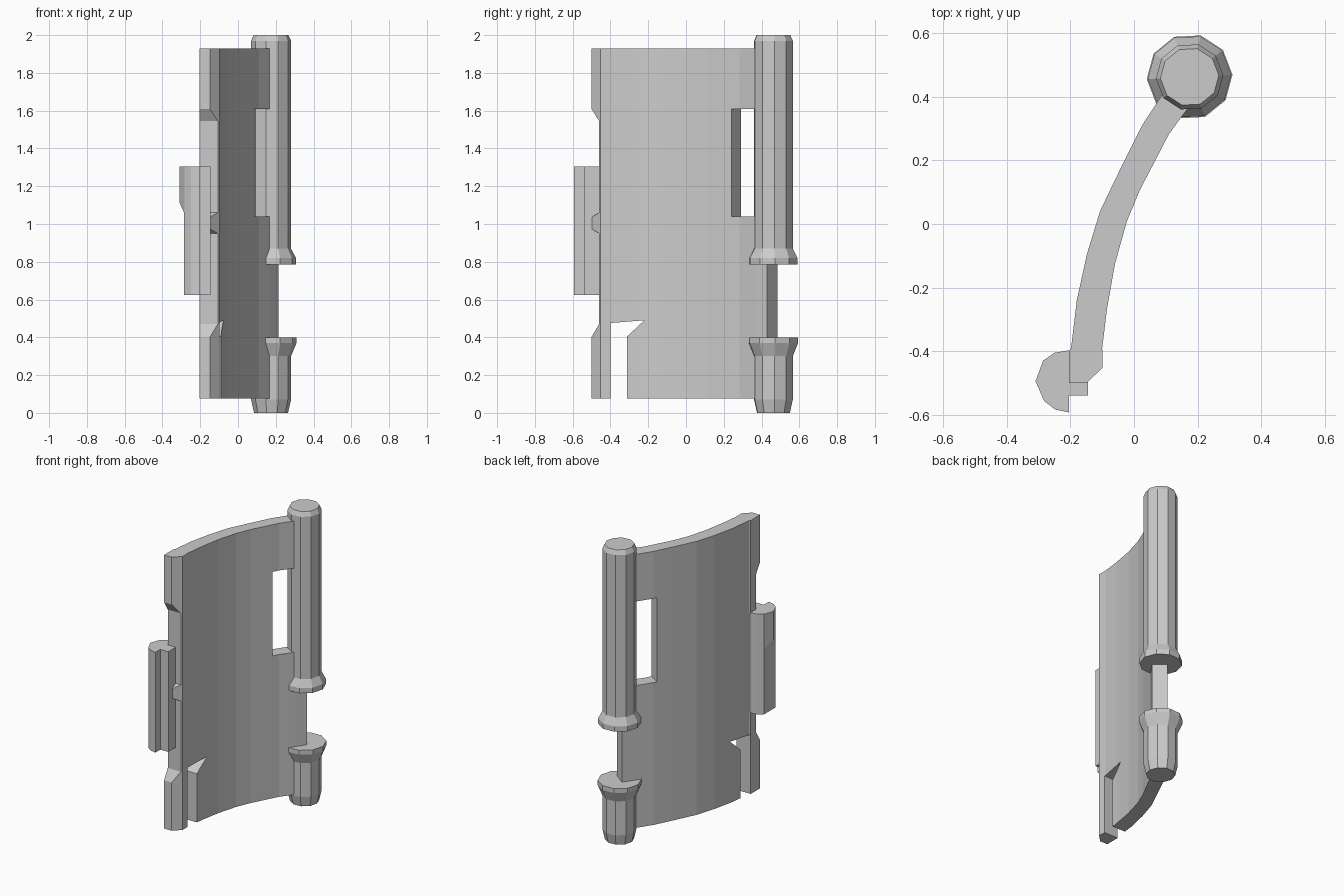
import bpy, bmesh, math

if "Cube" in bpy.data.objects:
    bpy.data.objects.remove(bpy.data.objects["Cube"])


def make_object(name, bm):
    bmesh.ops.recalc_face_normals(bm, faces=bm.faces)
    mesh = bpy.data.meshes.new(name)
    bm.to_mesh(mesh)
    bm.free()
    obj = bpy.data.objects.new(name, mesh)
    bpy.context.collection.objects.link(obj)
    return obj


def prism(name, profile, axis, lo, hi):
    """Extrude a 2D profile along an axis (x: yz points, y: xz, z: xy)."""
    place = {"x": lambda a, b, t: (t, a, b),
             "y": lambda a, b, t: (a, t, b),
             "z": lambda a, b, t: (a, b, t)}[axis]
    bm = bmesh.new()
    ends = [[bm.verts.new(place(a, b, t)) for a, b in profile] for t in (lo, hi)]
    n = len(profile)
    bm.faces.new(ends[0])
    bm.faces.new(ends[1])
    for i in range(n):
        j = (i + 1) % n
        bm.faces.new((ends[0][i], ends[0][j], ends[1][j], ends[1][i]))
    return make_object(name, bm)


def turned(name, centre, profile, sides=10, phase=3):
    """Stack of polygon rings (radius, z), capped at both ends."""
    bm = bmesh.new()
    rings = []
    for r, z in profile:
        angles = [math.radians(phase + 360 * i / sides) for i in range(sides)]
        rings.append([bm.verts.new((centre[0] + r * math.cos(a),
                                    centre[1] + r * math.sin(a), z)) for a in angles])
    for low, high in zip(rings, rings[1:]):
        for i in range(sides):
            j = (i + 1) % sides
            bm.faces.new((low[i], low[j], high[j], high[i]))
    bm.faces.new(rings[0])
    bm.faces.new(rings[-1])
    return make_object(name, bm)


def cut(obj, cutter):
    cutter.hide_render = True
    mod = obj.modifiers.new("cut", "BOOLEAN")
    mod.operation = "DIFFERENCE"
    mod.solver = "EXACT"
    mod.object = cutter
    bpy.context.view_layer.objects.active = obj
    bpy.ops.object.modifier_apply(modifier=mod.name)
    bpy.data.objects.remove(cutter)


# Curved panel, with a thickened chamfered free edge
outer = [(0.14, 0.485), (0.094, 0.415), (0.025, 0.31), (-0.03, 0.2), (-0.066, 0.126),
         (-0.107, 0.04), (-0.148, -0.094), (-0.18, -0.24), (-0.198, -0.39)]
free_edge = [(-0.205, -0.4), (-0.205, -0.5), (-0.148, -0.5), (-0.099, -0.452)]
inner = [(-0.1, -0.39), (-0.085, -0.267), (-0.06, -0.126), (-0.022, 0.01), (0.02, 0.11),
         (0.053, 0.173), (0.11, 0.283), (0.17, 0.365), (0.215, 0.43)]
panel = prism("curved_panel", outer + free_edge + inner, "z", 0.075, 1.93)

# Window beside the hinge
cut(panel, prism("window_cutter",
                 [(0.12, 0.22), (-0.015, 0.31), (0.065, 0.445), (0.20, 0.355)],
                 "z", 1.04, 1.61))
# Slot with a pointed top at the lower free edge
cut(panel, prism("slot_cutter",
                 [(-0.4, 0), (-0.4, 0.476), (-0.22, 0.49), (-0.312, 0.405), (-0.312, 0)],
                 "x", -0.5, 0.5))
# Edge recesses, leaving top tab, bottom tab and a small middle bump
for recess in ([(-0.51, 0.385), (-0.46, 0.47), (-0.46, 0.95), (-0.51, 0.98)],
               [(-0.51, 1.03), (-0.46, 1.06), (-0.46, 1.545), (-0.51, 1.625)]):
    cut(panel, prism("edge_cutter", recess, "x", -0.5, 0.5))

# Hinge barrels with flared facing ends
hinge = (0.175, 0.463)
turned("upper_hinge_barrel", hinge,
       [(0.132, 0.785), (0.132, 0.82), (0.106, 0.87), (0.106, 1.97), (0.092, 2.0)])
turned("lower_hinge_barrel", hinge,
       [(0.09, 0), (0.106, 0.07), (0.106, 0.3), (0.135, 0.37), (0.135, 0.4)])

# Half-round latch grip on the free edge
grip = prism("latch_grip",
             [(-0.2, -0.397), (-0.25, -0.405), (-0.286, -0.43), (-0.31, -0.495),
              (-0.283, -0.557), (-0.248, -0.584), (-0.205, -0.593), (-0.205, -0.54),
              (-0.145, -0.54), (-0.145, -0.45), (-0.2, -0.45)], "z", 0.625, 1.305)
cut(grip, prism("grip_cutter",
                [(-0.4, 0.5), (-0.285, 0.5), (-0.285, 1.06), (-0.315, 1.125), (-0.4, 1.125)],
                "y", -0.8, 0))
